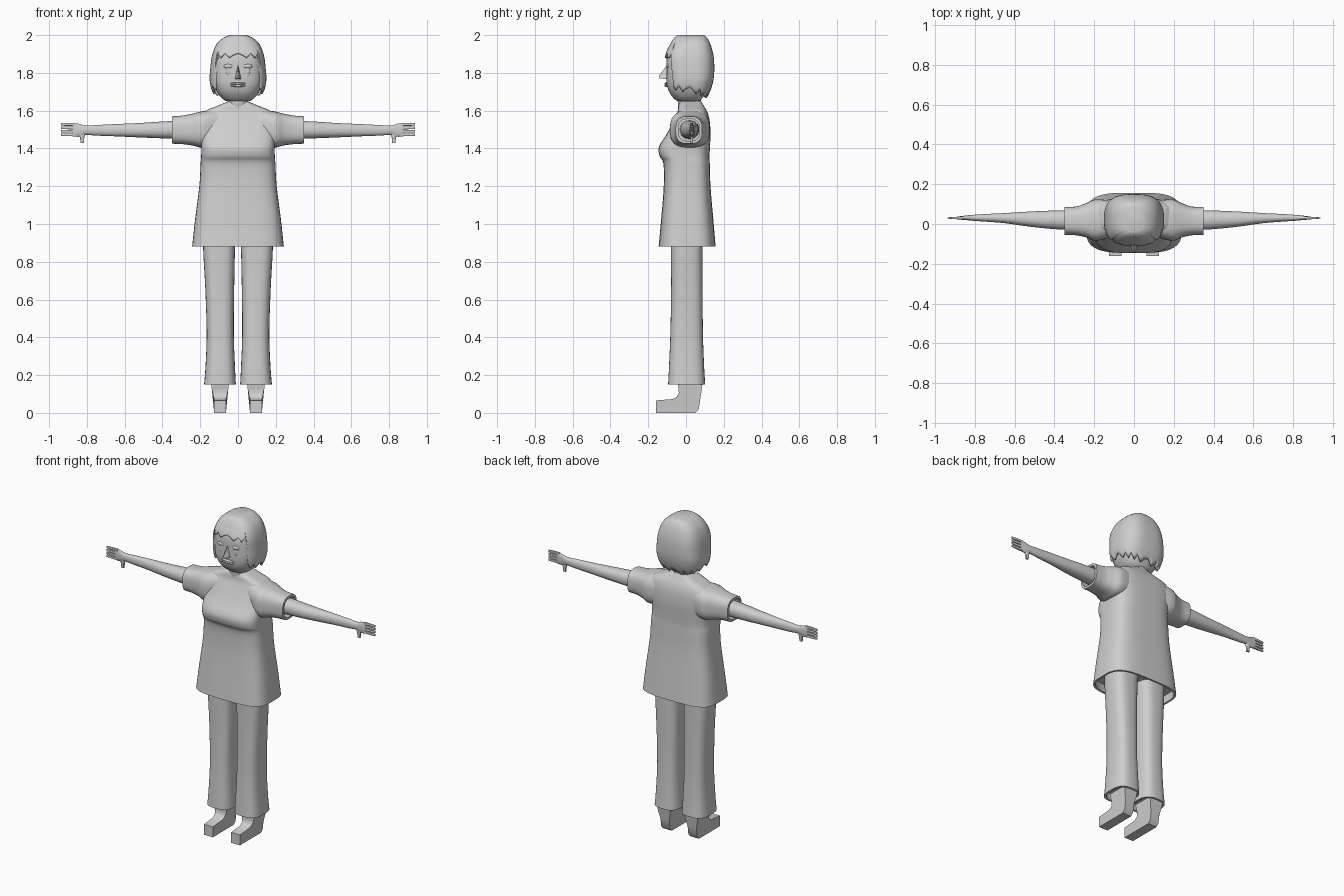
import bpy, bmesh, math
from mathutils import Vector

if "Cube" in bpy.data.objects:
    bpy.data.objects.remove(bpy.data.objects["Cube"])

grey = bpy.data.materials.new("plain grey")
grey.diffuse_color = (0.62, 0.62, 0.62, 1)
grey.use_nodes = True
grey.node_tree.nodes["Principled BSDF"].inputs["Base Color"].default_value = grey.diffuse_color


def make(name, bm):
    bmesh.ops.recalc_face_normals(bm, faces=bm.faces)
    me = bpy.data.meshes.new(name)
    bm.to_mesh(me)
    bm.free()
    ob = bpy.data.objects.new(name, me)
    me.materials.append(grey)
    bpy.context.collection.objects.link(ob)
    return ob


def spow(v, n):
    return math.copysign(abs(v) ** (2 / n), v)


def catmull(keys, sub=4):
    """Smoothly resample a list of equal-length tuples."""
    out = []
    for i in range(len(keys) - 1):
        p = [keys[max(i - 1, 0)], keys[i], keys[i + 1], keys[min(i + 2, len(keys) - 1)]]
        for k in range(sub):
            t = k / sub
            out.append(tuple(0.5 * (2 * b + (c - a) * t + (2 * a - 5 * b + 4 * c - d) * t * t
                                    + (3 * b - a - 3 * c + d) * t ** 3) for a, b, c, d in zip(*p)))
    return out + [keys[-1]]


def loft(name, keys, axis="z", n=3, seg=32, side=1, lip=None, sub=4):
    """Key = position, then low and high limits of both cross axes.
    lip = (thickness, end position) makes a recessed opening at the last key."""
    rows = catmull(keys, sub)
    if lip:
        th, end = lip
        p, a0, a1, b0, b1 = keys[-1]
        for q in (p, end):
            rows.append((q, a0 + th, a1 - th, b0 + th, b1 - th))
    bm = bmesh.new()
    rings = []
    for p, a0, a1, b0, b1 in rows:
        ring = []
        for k in range(seg):
            t = 2 * math.pi * (k + 0.5) / seg
            a = (a0 + a1) / 2 + (a1 - a0) / 2 * spow(math.cos(t), n)
            b = (b0 + b1) / 2 + (b1 - b0) / 2 * spow(math.sin(t), n)
            ring.append(bm.verts.new((side * a, b, p) if axis == "z" else (side * p, a, b)))
        rings.append(ring)
    for r, s in zip(rings, rings[1:]):
        for k in range(seg):
            bm.faces.new((r[k], r[(k + 1) % seg], s[(k + 1) % seg], s[k]))
    bm.faces.new(rings[0])
    bm.faces.new(rings[-1])
    return make(name, bm)


def extrude_x(name, profile, width_at, cx):
    """Side profile (y, z) extruded across x, with width depending on z."""
    bm = bmesh.new()
    l, r = [[bm.verts.new((cx + s * width_at(z) / 2, y, z)) for y, z in profile] for s in (-1, 1)]
    bm.faces.new(l)
    bm.faces.new(r)
    for i in range(len(profile)):
        j = (i + 1) % len(profile)
        bm.faces.new((l[i], l[j], r[j], r[i]))
    return make(name, bm)


def ellipsoid(name, c, r):
    bm = bmesh.new()
    bmesh.ops.create_uvsphere(bm, u_segments=16, v_segments=10, radius=1)
    for v in bm.verts:
        v.co = Vector(c) + Vector(a * b for a, b in zip(v.co, r))
    return make(name, bm)


# Long shirt, from neck opening down to the flared hem
loft("shirt", [
    (1.65, -.05, .05, -.03, .08), (1.625, -.11, .11, -.04, .095), (1.595, -.18, .18, -.045, .112),
    (1.55, -.2, .2, -.065, .125), (1.48, -.2, .2, -.1, .13), (1.41, -.195, .195, -.143, .127),
    (1.36, -.195, .195, -.14, .125), (1.32, -.198, .198, -.12, .126), (1.2, -.205, .205, -.118, .13),
    (1.02, -.228, .228, -.132, .145), (.88, -.243, .243, -.145, .157)],
    n=3.6, seg=48, lip=(.012, .93))

# Neck and head
loft("neck", [(1.6, -.06, .06, -.04, .085), (1.66, -.055, .055, -.045, .08),
              (1.72, -.06, .06, -.05, .08)], n=2.3)
loft("head", [
    (1.65, -.06, .06, -.045, .07), (1.665, -.085, .085, -.065, .085), (1.70, -.112, .112, -.09, .105),
    (1.75, -.13, .13, -.103, .12), (1.82, -.135, .135, -.104, .13), (1.89, -.128, .128, -.1, .13),
    (1.95, -.09, .09, -.07, .1), (1.975, -.05, .05, -.03, .07)], n=2.7, seg=40)

# Nose, lips and eyes
bm = bmesh.new()
vs = [bm.verts.new(c) for c in ((0, -.095, 1.85), (-.02, -.09, 1.765), (.02, -.09, 1.765),
                                (-.008, -.143, 1.772), (.008, -.143, 1.772), (0, -.143, 1.785))]
bmesh.ops.convex_hull(bm, input=vs)
make("nose", bm)
for z in (1.743, 1.732):
    ellipsoid("lip", (0, -.102, z), (.04, .012, .007))
for s in (-1, 1):
    ellipsoid("eyelid", (s * .05, -.097, 1.835), (.026, .01, .012))
    ellipsoid("eye", (s * .05, -.097, 1.808), (.014, .007, .03))

# Bobbed hair: rounded cap with a jagged fringe and jagged lower edge
outline = catmull([(2.0, .045, -.045, .095), (1.985, .08, -.063, .112), (1.95, .115, -.085, .13),
                   (1.89, .138, -.111, .146), (1.82, .147, -.108, .15), (1.76, .15, -.1, .145),
                   (1.70, .137, -.09, .127), (1.64, .105, -.06, .095)], 6)


def hair_at(z):
    for a, b in zip(outline, outline[1:]):
        if z >= b[0]:
            f = (z - a[0]) / (b[0] - a[0])
            return [p + (q - p) * f for p, q in zip(a, b)][1:]
    return outline[-1][1:]


bm = bmesh.new()
N, ROWS, cols = 96, 18, []
for k in range(N):
    t = 2 * math.pi * k / N
    s = math.sin(t)
    zig = abs((k % 6) - 3) / 3
    bottom = 1.88 + .025 * zig if s < -.66 else 1.71 - .045 * (s + .66) / 1.66 + .03 * zig
    col = []
    for r in range(ROWS + 1):
        z = 2.0 - (2.0 - bottom) * (r / ROWS) ** 1.4
        hx, y0, y1 = hair_at(z)
        col.append(bm.verts.new((hx * spow(math.cos(t), 2.9),
                                 (y0 + y1) / 2 + (y1 - y0) / 2 * spow(s, 2.9), z)))
    cols.append(col)
for a, b in zip(cols, cols[1:] + cols[:1]):
    for r in range(ROWS):
        bm.faces.new((a[r], b[r], b[r + 1], a[r + 1]))
bm.faces.new([c[0] for c in cols])
hair = make("hair", bm)
shell = hair.modifiers.new("thickness", "SOLIDIFY")
shell.thickness = .012
shell.offset = -1

FOOT = [(-.16, 0), (.05, 0), (.068, .02), (.075, .07), (.083, .12), (.088, .16), (-.045, .16),
        (-.04, .13), (-.038, .105), (-.048, .085), (-.07, .073), (-.16, .066)]

for s in (-1, 1):
    # Short sleeve with an open cuff
    loft("sleeve", [(.1, -.06, .115, 1.42, 1.61), (.19, -.085, .125, 1.405, 1.597),
                    (.24, -.068, .105, 1.415, 1.585), (.29, -.057, .088, 1.422, 1.575),
                    (.35, -.055, .086, 1.425, 1.57)],
         axis="x", n=2.8, side=s, lip=(.014, .31))
    # Arm flattening into the palm
    loft("arm", [(.29, -.032, .07, 1.45, 1.548), (.4, -.026, .068, 1.453, 1.543),
                 (.52, -.014, .063, 1.458, 1.535), (.65, .004, .055, 1.464, 1.529),
                 (.75, .012, .05, 1.468, 1.524), (.81, .016, .046, 1.472, 1.521),
                 (.84, .019, .043, 1.462, 1.53), (.875, .022, .039, 1.463, 1.535)],
         axis="x", n=2.2, seg=24, side=s)
    # Four straight fingers and a downward thumb
    for i in range(4):
        z = 1.465 + i * .0182
        loft("finger", [(.86, .023, .038, z, z + .0155), (.9, .024, .036, z, z + .0155),
                        (.938, .027, .033, z + .001, z + .0145)],
             axis="x", n=4, seg=12, side=s, sub=2)
    loft("thumb", [(1.428, .815, .835, .024, .037), (1.455, .814, .836, .023, .038),
                   (1.485, .805, .85, .02, .042)], n=4, seg=12, side=s, sub=2)
    # Trouser leg
    loft("trouser_leg", [(.95, .01, .185, -.08, .088), (.85, .016, .184, -.08, .088),
                         (.65, .02, .173, -.079, .088), (.42, .022, .166, -.083, .09),
                         (.25, .016, .172, -.09, .096), (.15, .011, .18, -.095, .102)],
         n=2.9, side=s, lip=(.012, .19))
    # Shoe with ankle
    extrude_x("shoe", FOOT, lambda z: .062 + .032 * max(0, min(1, (z - .07) / .07)), s * .095)

bpy.ops.object.select_all(action="SELECT")
bpy.context.view_layer.objects.active = hair
bpy.ops.object.shade_smooth_by_angle(angle=math.radians(40))
